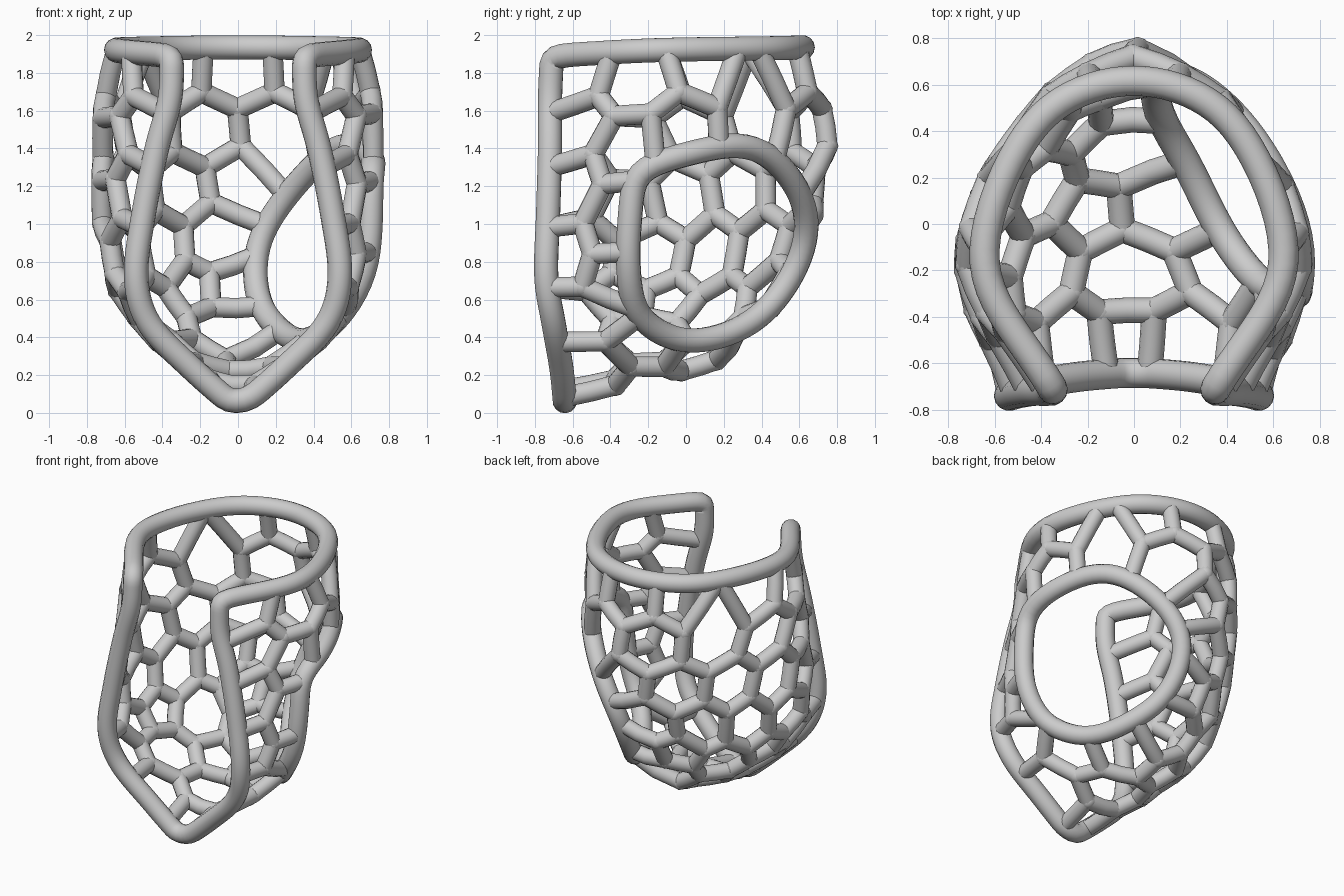
import bpy, bmesh
from mathutils import Vector as V
from mathutils.bvhtree import BVHTree

if "Cube" in bpy.data.objects:
    bpy.data.objects.remove(bpy.data.objects["Cube"])

RIM_R, STRUT_R = 0.065, 0.055


def spline(pts, n, closed=False):
    """Catmull-Rom samples, n per span."""
    p = [V(q) for q in pts]
    if closed:
        p = [p[-1]] + p + p[:2]
    else:
        p = [2 * p[0] - p[1]] + p + [2 * p[-1] - p[-2]]
    out = []
    for a, b, c, d in zip(p, p[1:], p[2:], p[3:]):
        for i in range(n):
            t = i / n
            out.append(0.5 * (2 * b + (c - a) * t + (2 * a - 5 * b + 4 * c - d) * t * t
                              + (3 * b - a - 3 * c + d) * t ** 3))
    return out if closed else out + [p[-2]]


def tubes(name, lines, radius, closed=False):
    """One curve object holding round tubes along all the lines."""
    cu = bpy.data.curves.new(name, 'CURVE')
    cu.dimensions = '3D'
    cu.bevel_depth, cu.bevel_resolution, cu.use_fill_caps = radius, 5, True
    for line in lines:
        sp = cu.splines.new('POLY')
        sp.points.add(len(line) - 1)
        for pt, co in zip(sp.points, line):
            pt.co = (*co, 1)
        sp.use_cyclic_u = closed
        sp.use_smooth = True
    ob = bpy.data.objects.new(name, cu)
    bpy.context.collection.objects.link(ob)
    return ob


def smooth_loop(loop, times):
    for _ in range(times):
        n = len(loop)
        loop = [(loop[i - 1] + 2 * loop[i] + loop[(i + 1) % n]) / 4 for i in range(n)]
    return loop


# Guide surface: stations from top to chin (spine, back quarter, side, front edge)
stations = [
    [(0, .62, 1.935), (.43, .43, 1.93), (.65, -.17, 1.92), (.35, -.71, 1.89)],
    [(0, .70, 1.68), (.45, .44, 1.68), (.71, -.15, 1.69), (.36, -.72, 1.66)],
    [(0, .75, 1.40), (.46, .44, 1.40), (.72, -.15, 1.43), (.43, -.72, 1.40)],
    [(0, .67, .95), (.47, .35, .92), (.72, -.18, 1.0), (.50, -.73, 1.05)],
    [(0, .50, .60), (.42, .20, .55), (.66, -.22, .70), (.54, -.74, .72)],
    [(0, .22, .30), (.30, .0, .34), (.47, -.30, .43), (.47, -.70, .47)],
    [(0, -.18, .18), (.17, -.27, .21), (.26, -.43, .24), (.25, -.66, .24)],
    [(0, -.64, .045), (.01, -.64, .045), (.02, -.64, .045), (.03, -.64, .045)]]
full = [[(-x, y, z) for x, y, z in s[:0:-1]] + s for s in stations]
columns = [spline(c, 10) for c in zip(*full)]
grid = [spline(row, 10) for row in zip(*columns)]
R, C = len(grid), len(grid[0])
shell = BVHTree.FromPolygons(
    [p for row in grid for p in row],
    [(r * C + c, r * C + c + 1, (r + 1) * C + c + 1, (r + 1) * C + c)
     for r in range(R - 1) for c in range(C - 1)])


def snap(p):
    return shell.find_nearest(V(p))[0]


# Outer rim: top edge, down one front edge, round the chin and up the other
outer = smooth_loop(grid[0] + [row[-1] for row in grid[1:-1]]
                    + [row[0] for row in grid[:0:-1]], 3)
tubes("outer_rim", [outer], RIM_R, True)

# Rim of the large side opening
hole = [(.70, -.25, 1.27), (.68, 0, 1.37), (.57, .28, 1.42), (.42, .46, 1.34), (.25, .6, 1.15),
        (.13, .64, .95), (.09, .58, .75), (.13, .46, .55), (.22, .27, .44), (.33, .05, .38),
        (.45, -.12, .4), (.6, -.27, .52), (.70, -.31, .8), (.72, -.3, 1.05)]
hole = smooth_loop([snap(p) for p in spline(hole, 5, True)], 4)
tubes("side_opening_rim", [hole], RIM_R, True)

# Cell centres of the lattice: both sides, then left only, right only and centre
both = [(.37, .52, 1.79), (.63, .12, 1.78), (.67, -.25, 1.77), (.5, -.58, 1.77),
        (.18, .68, 1.5), (.69, -.3, 1.45),
        (.54, -.6, 1.5), (.58, -.62, 1.17), (.6, -.62, .83), (.53, -.58, .5),
        (.4, -.22, .38), (.32, -.48, .28)]
left = [(-.33, .56, 1.17), (-.57, .3, 1.2), (-.69, .02, 1.13), (-.71, -.3, 1.1),
        (-.43, .42, .85), (-.62, .15, .82), (-.69, -.17, .8), (-.31, .41, .62),
        (-.43, .17, .5), (-.57, -.1, .57), (-.62, -.37, .6), (-.2, .05, .32),
        (-.5, .4, 1.48), (-.69, .04, 1.46)]
right = [(.69, -.44, 1.02), (.63, -.44, .67), (.13, .05, .27), (.53, .35, 1.53), (.7, .0, 1.53)]
centre = [(0, .66, 1.79), (.03, .72, 1.24), (-.1, .64, .95), (-.03, .55, .67),
          (-.08, .33, .4), (-.05, -.2, .2), (-.05, -.48, .12)]
sites = [snap(p) for p in both + [(-x, y, z) for x, y, z in both] + left + right + centre]


# Guard points lie a little way out into the openings, one per rim point
def guard(p, target, dist):
    return p + (V(target) - p).normalized() * dist


guards = [guard(p, (p.x, p.y, 9) if p.z > 1.84 else (0, -.85, max(p.z, .7)), .15) for p in outer]
guards += [guard(p, (.55, .25, .9), .13) for p in hole]

# Lattice: dual of the spherical triangulation of cell centres and guards
points = sites + outer + hole
bm = bmesh.new()
mid = V((0, -.02, 1.12))
index = {bm.verts.new((p - mid).normalized()): i for i, p in enumerate(sites + guards)}
bmesh.ops.convex_hull(bm, input=bm.verts[:])


def dual_point(face):
    ids = [index[v] for v in face.verts]
    on_rim = [i for i in ids if i >= len(sites)]
    if on_rim:
        return points[on_rim[0]]
    return snap(sum((points[i] for i in ids), V()) / len(ids))


struts = []
for e in bm.edges:
    a, b = (index[v] for v in e.verts)
    if max(a, b) < len(sites) and len(e.link_faces) == 2:
        line = [dual_point(f) for f in e.link_faces]
        if 0.03 < (line[0] - line[1]).length < 0.7:
            m = (line[0] + line[1]) / 2
            struts.append([line[0], (m + snap(m)) / 2, line[1]])
bm.free()
tubes("lattice_struts", struts, STRUT_R)

# Rounded joints where struts meet
joints = {tuple(round(c, 3) for c in p) for s in struts for p in (s[0], s[-1])}
bm = bmesh.new()
for j in joints:
    ball = bmesh.ops.create_icosphere(bm, subdivisions=2, radius=STRUT_R * 1.06)
    bmesh.ops.translate(bm, verts=ball['verts'], vec=j)
for f in bm.faces:
    f.smooth = True
me = bpy.data.meshes.new("lattice_joints")
bm.to_mesh(me)
bm.free()
bpy.context.collection.objects.link(bpy.data.objects.new("lattice_joints", me))
